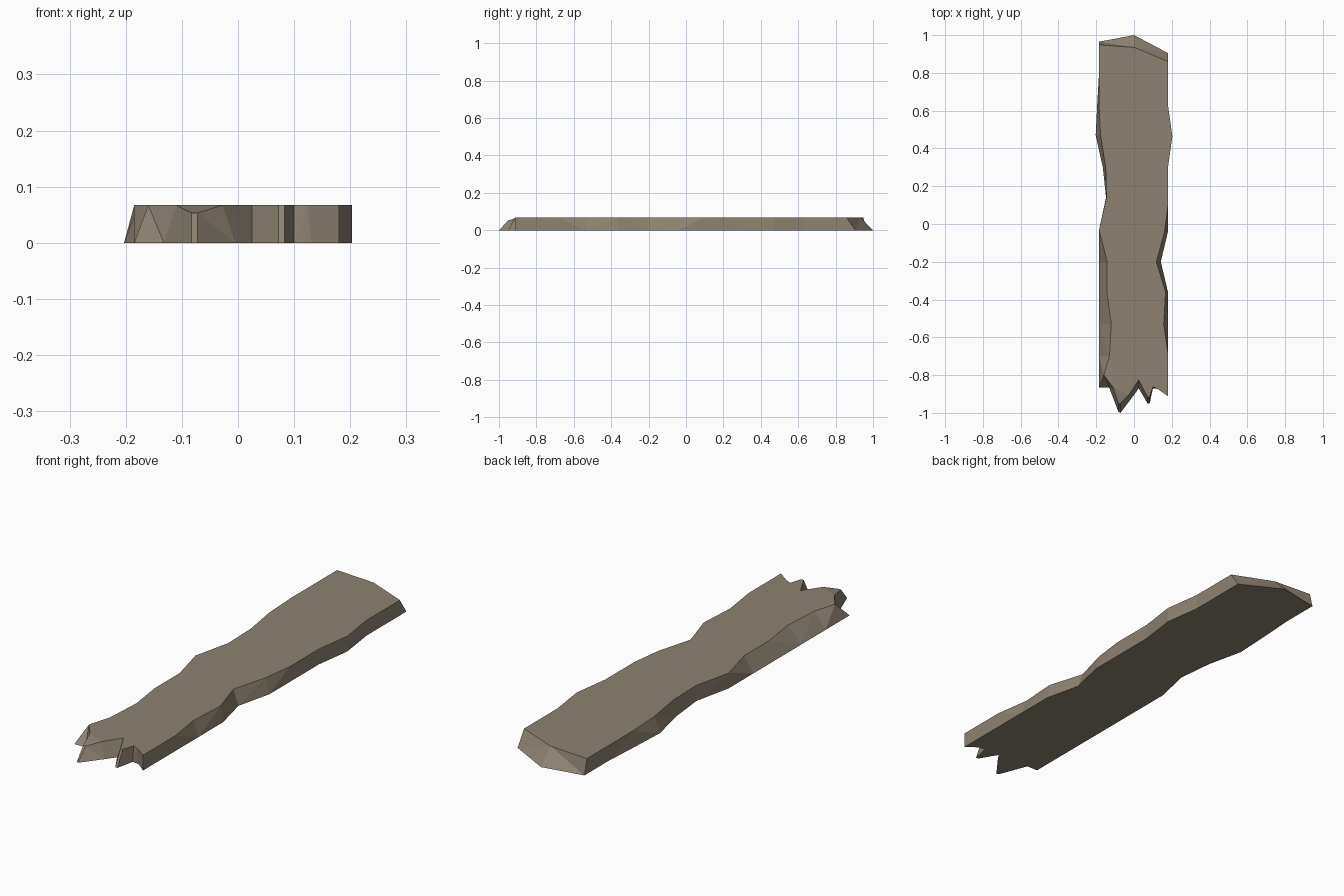
import bpy, bmesh

H = 0.067      # board thickness
CHIP = 0.053   # height of the worn splinter tip

# long edges: (y, x at the bottom, x at the top), front to back
right_edge = [(-0.69, 0.18, 0.18), (-0.53, 0.18, 0.157), (-0.36, 0.18, 0.167),
              (-0.20, 0.142, 0.118), (-0.04, 0.18, 0.162), (0.10, 0.18, 0.18),
              (0.30, 0.18, 0.18), (0.465, 0.203, 0.203), (0.63, 0.18, 0.18)]
left_edge = [(-0.70, -0.185, -0.13), (-0.53, -0.185, -0.12), (-0.37, -0.185, -0.142),
             (-0.20, -0.185, -0.142), (-0.03, -0.185, -0.185), (0.14, -0.148, -0.146),
             (0.30, -0.165, -0.15), (0.47, -0.203, -0.177), (0.63, -0.195, -0.185),
             (0.80, -0.185, -0.185)]
# ends: (bottom x, bottom y, top x, top y)
back_end = [(0.18, 0.905, 0.18, 0.86), (0, 1.0, 0, 0.935), (-0.185, 0.965, -0.185, 0.948)]
front_end = [(-0.185, -0.865, -0.16, -0.80), (-0.132, -0.865, -0.11, -0.865),
             (-0.083, -0.993, -0.083, -0.95), (-0.072, -1.0, -0.072, -0.95),
             (-0.005, -0.912, -0.028, -0.905), (0.025, -0.87, 0.025, -0.825),
             (0.072, -0.95, 0.072, -0.915), (0.083, -0.95, 0.083, -0.915),
             (0.10, -0.87, 0.10, -0.862), (0.13, -0.873, 0.125, -0.873),
             (0.18, -0.912, 0.18, -0.912)]
TIP = (2, 3)   # front points that sit at the lower chip height

rim = front_end + [(b, y, t, y) for y, b, t in right_edge] + back_end
rim += [(b, y, t, y) for y, b, t in reversed(left_edge)]

bm = bmesh.new()
low = [bm.verts.new((p[0], p[1], 0)) for p in rim]
top = [bm.verts.new((p[2], p[3], CHIP if i in TIP else H)) for i, p in enumerate(rim)]

# flat top and bottom, the sloping chip, and the rough sides
bm.faces.new([v for i, v in enumerate(top) if i not in TIP])
bm.faces.new(top[1:5])
bm.faces.new(low[::-1])
n = len(rim)
for i in range(n):
    j = (i + 1) % n
    bm.faces.new((low[i], low[j], top[j], top[i]))
bmesh.ops.triangulate(bm, faces=[f for f in bm.faces if len(f.verts) == 4])

mesh = bpy.data.meshes.new("broken_plank")
bm.to_mesh(mesh)
bm.free()
wood = bpy.data.materials.new("weathered wood")
wood.diffuse_color = (0.27, 0.225, 0.17, 1)
mesh.materials.append(wood)
bpy.context.collection.objects.link(bpy.data.objects.new("broken_plank", mesh))
